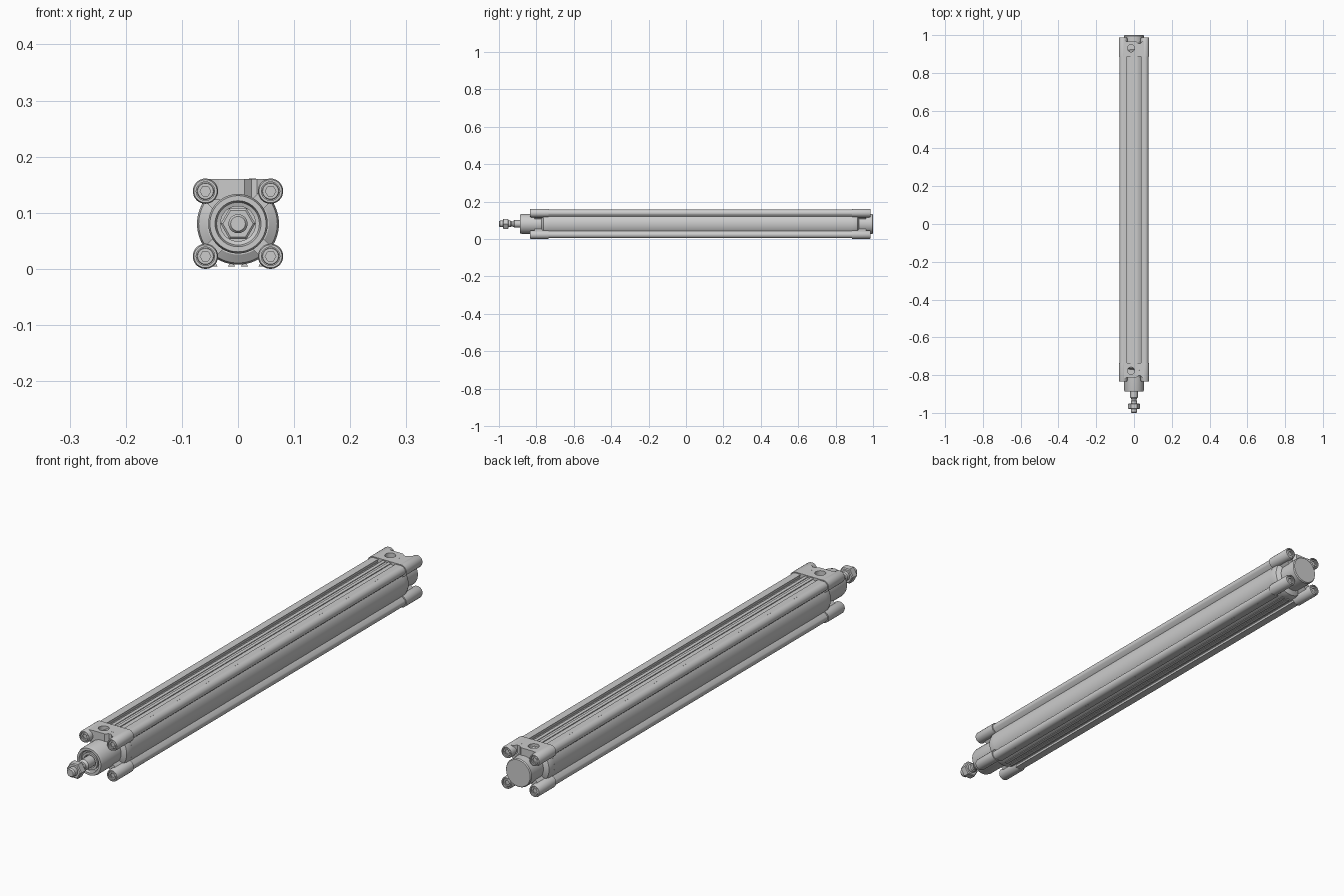
import bpy, bmesh, math

if "Cube" in bpy.data.objects:
    bpy.data.objects.remove(bpy.data.objects["Cube"])

CZ = 0.0805      # height of the cylinder axis
OFF = 0.058      # tie rod offset from the axis
TUBE_Y = (-0.735, 0.888)


def finish(name, bm, smooth=True):
    bmesh.ops.remove_doubles(bm, verts=bm.verts, dist=1e-6)
    bmesh.ops.recalc_face_normals(bm, faces=bm.faces)
    me = bpy.data.meshes.new(name)
    bm.to_mesh(me)
    bm.free()
    ob = bpy.data.objects.new(name, me)
    bpy.context.collection.objects.link(ob)
    if smooth:
        bpy.ops.object.select_all(action='DESELECT')
        ob.select_set(True)
        bpy.context.view_layer.objects.active = ob
        bpy.ops.object.shade_smooth_by_angle(angle=math.radians(30))
    return ob


def lathe(name, profile, x=0, z=CZ, segs=48, y0=0, d=1):
    """Turn (radius, y[, 'hex']) points around an axis along y."""
    bm = bmesh.new()
    rings = []
    for p in profile:
        ring = []
        for i in range(segs):
            a = math.tau * i / segs
            r = p[0]
            if len(p) > 2:
                r *= math.cos(math.pi / 6) / math.cos(a % (math.pi / 3) - math.pi / 6)
            ring.append(bm.verts.new((x + r * math.cos(a), y0 + d * p[1], z + r * math.sin(a))))
        rings.append(ring)
    for a, b in zip(rings, rings[1:]):
        for i in range(segs):
            j = (i + 1) % segs
            bm.faces.new((a[i], a[j], b[j], b[i]))
    bm.faces.new(rings[0])
    bm.faces.new(rings[-1])
    return finish(name, bm)


def prism(name, pts, vec, smooth=True):
    """Extrude a closed 3D outline along vec."""
    bm = bmesh.new()
    f = bm.faces.new([bm.verts.new(p) for p in pts])
    res = bmesh.ops.extrude_face_region(bm, geom=[f])
    vs = [g for g in res['geom'] if isinstance(g, bmesh.types.BMVert)]
    bmesh.ops.translate(bm, verts=vs, vec=vec)
    return finish(name, bm, smooth)


# profile tube: round body with a lobe around each tie rod
def tube_radius(a, body=0.073, lobe=0.0185):
    c = OFF * math.sqrt(2)
    da = (a % (math.pi / 2)) - math.pi / 4
    s = lobe ** 2 - (c * math.sin(da)) ** 2
    return max(body, c * math.cos(da) + math.sqrt(s)) if s > 0 else body


y0, y1 = TUBE_Y
outline = []
for i in range(192):
    a = math.tau * i / 192
    r = tube_radius(a)
    outline.append((r * math.cos(a), y0, CZ + r * math.sin(a)))
prism("profile_tube", outline, (0, y1 - y0, 0))

# dovetail mounting rails along the top and bottom of the tube
for sz, side in ((1, "top"), (-1, "bottom")):
    for sx, hand in ((-1, "left"), (1, "right")):
        inner = [(0.008, 0.066), (0.008, 0.071), (0.005, 0.0765), (0.018, 0.0765), (0.015, 0.071), (0.015, 0.064)]
        outer = [(0.041, 0.055), (0.040, 0.070), (0.036, 0.0765), (0.058, 0.0765), (0.058, 0.055)]
        for label, prof in (("inner", inner), ("outer", outer)):
            prism(f"rail_{label}_{side}_{hand}",
                  [(sx * u, y0, CZ + sz * v) for u, v in prof], (0, y1 - y0, 0), False)


# end cap: t is measured outwards from the end of the tube
def end_cap(tag, ye, d):
    lathe(f"{tag}_cap_flange", [(0.073, 0), (0.073, 0.018), (0.070, 0.028), (0.055, 0.037)], y0=ye, d=d, segs=64)
    for sx in (-1, 1):
        for sz in (-1, 1):
            x, z = sx * OFF, CZ + sz * OFF
            name = f"{tag}_{'left' if sx < 0 else 'right'}_{'upper' if sz > 0 else 'lower'}"
            # bolt boss with a recessed rim, then the hex socket screw in it
            lathe(name + "_bolt_boss", [(0.0225, 0), (0.0225, 0.094), (0.0205, 0.099),
                                        (0.0165, 0.099), (0.0165, 0.092)], x, z, 36, ye, d)
            lathe(name + "_socket_screw", [(0.0150, 0.08), (0.0150, 0.095), (0.0140, 0.0965),
                                           (0.0095, 0.0965, 'hex'), (0.0095, 0.086, 'hex')], x, z, 36, ye, d)
            # web from the centre to the boss
            w = 0.013
            c = [(0.02, -w), (0.02, w), (0.072, w), (0.072, -w)]
            q = math.sqrt(0.5)
            prism(name + "_web", [(sx * q * (u - v), ye, CZ + sz * q * (u + v)) for u, v in c],
                  (0, d * 0.075, 0), False)
    # port block on top with a bored air port
    half = [(0.056, 0), (0.056, 0.08), (0.046, 0.08), (0.034, 0.068), (0.024, 0.068)]
    plan = half + [(0.012, 0.078), (-0.034, 0.078)] + [(-u, t) for u, t in half[2::-1]]
    block = prism(f"{tag}_port_block", [(u, ye + d * t, CZ + 0.042) for u, t in plan], (0, 0, 0.038), False)
    px, py = -0.016, ye + d * 0.042
    bm = bmesh.new()
    bmesh.ops.create_cone(bm, cap_ends=True, segments=32, radius1=0.019, radius2=0.019, depth=0.06)
    bmesh.ops.translate(bm, verts=bm.verts, vec=(px, py, 0.166))
    cutter = finish(f"{tag}_port_cutter", bm)
    cutter.hide_render = True
    cutter.hide_viewport = True
    mod = block.modifiers.new("port", 'BOOLEAN')
    mod.operation = 'DIFFERENCE'
    mod.object = cutter
    mod.solver = 'EXACT'
    # small cushioning screw beside the port
    bm = bmesh.new()
    bmesh.ops.create_cone(bm, cap_ends=True, segments=20, radius1=0.007, radius2=0.006, depth=0.006)
    bmesh.ops.translate(bm, verts=bm.verts, vec=(0.026, ye + d * 0.045, CZ + 0.0775))
    finish(f"{tag}_cushion_screw", bm)


end_cap("front", y0, -1)
end_cap("back", y1, 1)

# central bosses: hollow bearing nose at the front, closed disc at the back
lathe("front_nose", [(0.053, y0), (0.053, -0.878), (0.050, -0.888), (0.041, -0.888),
                     (0.038, -0.878), (0.032, -0.876), (0.032, -0.884), (0.024, -0.884), (0.021, -0.870)], segs=64)
lathe("back_boss", [(0.053, y1), (0.053, 0.996), (0.050, 1.0)], segs=64)

# piston rod with threaded end and lock nut
lathe("piston_rod", [(0.020, -0.86), (0.020, -0.918), (0.014, -0.926), (0.014, -0.934),
                     (0.017, -0.938), (0.017, -0.995), (0.013, -1.0)])
lathe("lock_nut", [(0.027, -0.950, 'hex'), (0.031, -0.953, 'hex'),
                   (0.031, -0.976, 'hex'), (0.027, -0.979, 'hex')], segs=36)
